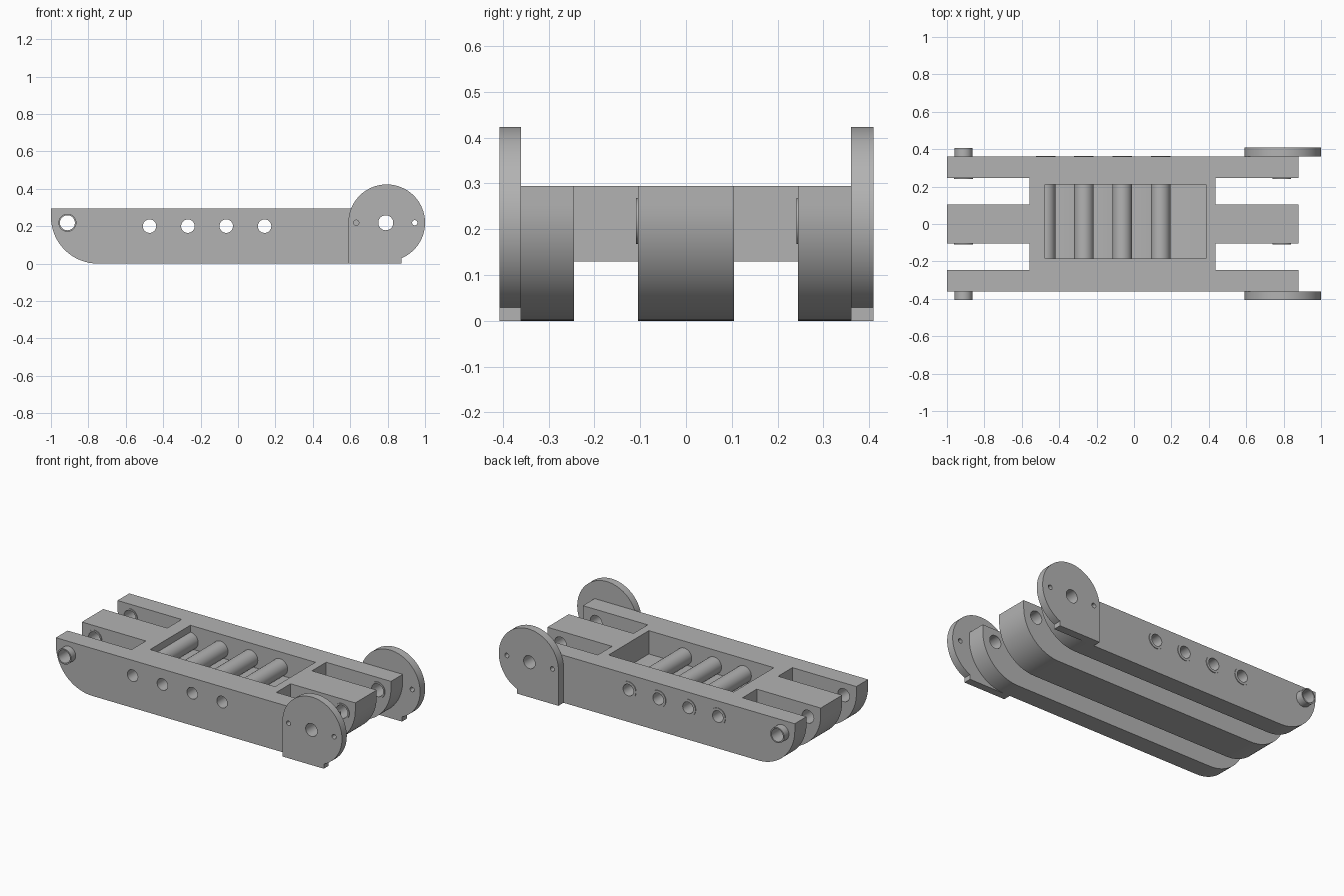
import bpy
import bmesh
from math import sin, cos, radians, tau, acos, pi

if "Cube" in bpy.data.objects:
    bpy.data.objects.remove(bpy.data.objects["Cube"])

GREY = bpy.data.materials.new("plain grey")
GREY.use_nodes = True
GREY.diffuse_color = (0.45, 0.45, 0.45, 1)
GREY.node_tree.nodes["Principled BSDF"].inputs["Base Color"].default_value = (0.45, 0.45, 0.45, 1)


def finish(bm, name):
    bmesh.ops.recalc_face_normals(bm, faces=bm.faces)
    mesh = bpy.data.meshes.new(name)
    bm.to_mesh(mesh)
    bm.free()
    mesh.materials.append(GREY)
    ob = bpy.data.objects.new(name, mesh)
    bpy.context.collection.objects.link(ob)
    return ob


def prism(name, profile, y0, y1):
    """Extrude an x-z profile from y0 to y1."""
    bm = bmesh.new()
    face = bm.faces.new([bm.verts.new((x, y0, z)) for x, z in profile])
    made = bmesh.ops.extrude_face_region(bm, geom=[face])["geom"]
    verts = [v for v in made if isinstance(v, bmesh.types.BMVert)]
    bmesh.ops.translate(bm, verts=verts, vec=(0, y1 - y0, 0))
    return finish(bm, name)


def arc(cx, cz, r, a0, a1, n):
    return [(cx + r * cos(a0 + (a1 - a0) * i / n), cz + r * sin(a0 + (a1 - a0) * i / n))
            for i in range(n + 1)]


def box(name, x0, x1, y0, y1, z0, z1):
    return prism(name, [(x0, z0), (x1, z0), (x1, z1), (x0, z1)], y0, y1)


def rod(name, x, z, r, y0=-0.6, y1=0.6, n=48):
    return prism(name, arc(x, z, r, 0, tau, n)[:-1], y0, y1)


def tube(name, x, z, outer, inner, y0, y1, n=48):
    """Hollow sleeve along y."""
    bm = bmesh.new()
    rings = [[bm.verts.new((px, y, pz)) for px, pz in arc(x, z, r, 0, tau, n)[:-1]]
             for r, y in ((outer, y0), (outer, y1), (inner, y1), (inner, y0))]
    for k in range(4):
        a, b = rings[k], rings[(k + 1) % 4]
        for i in range(n):
            j = (i + 1) % n
            bm.faces.new((a[i], a[j], b[j], b[i]))
    return finish(bm, name)


def boolean(target, other, operation):
    bpy.context.view_layer.objects.active = target
    mod = target.modifiers.new("cut", "BOOLEAN")
    mod.operation = operation
    mod.solver = "EXACT"
    mod.object = other
    bpy.ops.object.modifier_apply(modifier=mod.name)
    bpy.data.objects.remove(other)


def smooth(ob):
    bpy.ops.object.select_all(action="DESELECT")
    ob.select_set(True)
    bpy.context.view_layer.objects.active = ob
    bpy.ops.object.shade_smooth_by_angle(angle=radians(30))


TOP, BORE, HOLE = 0.295, 0.05, 0.04
HINGE_Z, ROD_Z = 0.218, 0.2
LEFT_X, RIGHT_X = -0.912, 0.79
ROD_XS = [-0.473, -0.268, -0.063, 0.142]
RAILS = {"front": (-0.36, -0.245), "middle": (-0.105, 0.105), "back": (0.245, 0.36)}
parts = []

# Link body: a bridge with three boat-shaped rails
rail_profile = ([(0.88, TOP), (-1, TOP)] + arc(-0.75, 0.25, 0.25, pi, 1.5 * pi, 24)
                + arc(0.63, 0.25, 0.25, -pi / 2, 0, 24))
body = box("link_body", -0.56, 0.435, -0.3, 0.3, 0.13, TOP)
for y0, y1 in RAILS.values():
    boolean(body, prism("rail", rail_profile, y0, y1), "UNION")

# Top pocket and cross bores
boolean(body, box("pocket_cutter", -0.475, 0.385, -0.185, 0.21, 0.15, 0.5), "DIFFERENCE")
for x in (LEFT_X, RIGHT_X):
    boolean(body, rod("hinge_cutter", x, HINGE_Z, BORE), "DIFFERENCE")
for x in ROD_XS:
    boolean(body, rod("rod_cutter", x, ROD_Z, 0.052), "DIFFERENCE")
parts.append(body)

# Cross tubes showing in the pocket
for i, x in enumerate(ROD_XS):
    parts.append(tube(f"cross_tube_{i + 1}", x, ROD_Z, 0.052, 0.036, -0.36, 0.364))

# Hinge bushings, slightly proud of the rails
for side, x in (("left_end", RIGHT_X), ("right_end", LEFT_X)):
    for rail, (y0, y1) in RAILS.items():
        lip = 0 if rail == "front" else 0.004
        parts.append(tube(f"{rail}_bushing_{side}", x, HINGE_Z, BORE, HOLE, y0 - lip, y1))

# Hollow pegs outside the plain end
for name, y0, y1 in (("front_peg", -0.405, -0.36), ("back_peg", 0.36, 0.407)):
    parts.append(tube(name, LEFT_X, HINGE_Z, 0.048, HOLE, y0, y1))

# Round side plates with a square lower corner
cx, r = 0.795, 0.205
plate_profile = [(0.59, 0), (0.875, 0)] + arc(cx, HINGE_Z, r, -acos(0.08 / r), pi, 64)
for name, y0, y1 in (("front_plate", -0.407, -0.36), ("back_plate", 0.36, 0.41)):
    plate = prism(name, plate_profile, y0, y1)
    for x, radius in ((RIGHT_X, HOLE), (0.632, 0.014), (0.945, 0.014)):
        boolean(plate, rod("plate_cutter", x, HINGE_Z, radius), "DIFFERENCE")
    parts.append(plate)

for ob in parts:
    smooth(ob)
